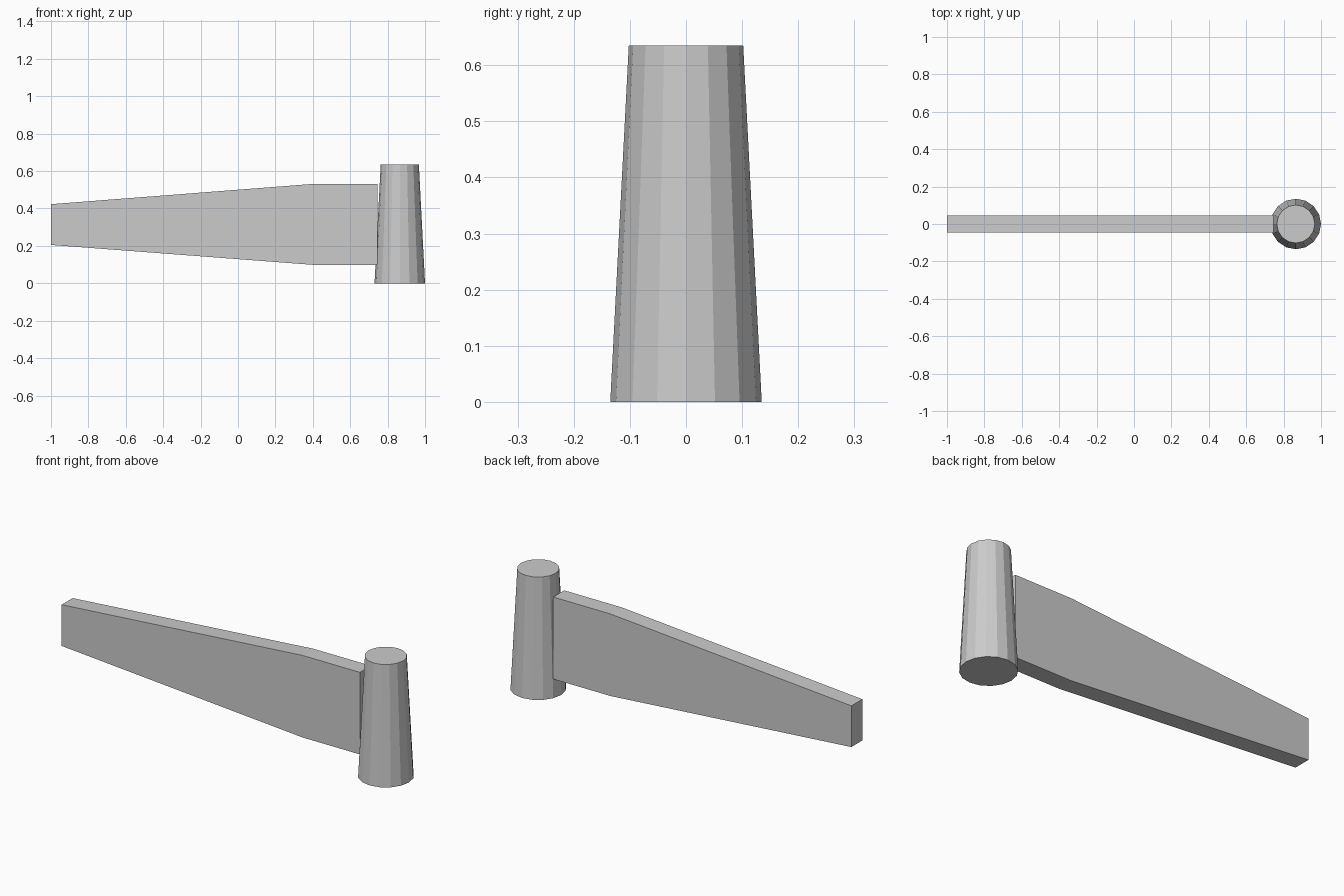
import bpy, bmesh

if "Cube" in bpy.data.objects:
    bpy.data.objects.remove(bpy.data.objects["Cube"])

grey = bpy.data.materials.new("light_grey")
grey.diffuse_color = (0.6, 0.6, 0.6, 1)
grey.use_nodes = True
grey.node_tree.nodes["Principled BSDF"].inputs["Base Color"].default_value = grey.diffuse_color


def finish(bm, name):
    bmesh.ops.recalc_face_normals(bm, faces=bm.faces)
    mesh = bpy.data.meshes.new(name)
    bm.to_mesh(mesh)
    bm.free()
    mesh.materials.append(grey)
    obj = bpy.data.objects.new(name, mesh)
    bpy.context.collection.objects.link(obj)
    return obj


# Tapered 16-sided post
HEIGHT = 0.635
bm = bmesh.new()
bmesh.ops.create_cone(bm, cap_ends=True, segments=16,
                      radius1=0.135, radius2=0.102, depth=HEIGHT)
post = finish(bm, "tapered_post")
post.location = (0.865, 0, HEIGHT / 2)

# Flat blade: side profile extruded through its thickness
HALF = 0.046
profile = [(-1, 0.205), (0.41, 0.098), (0.745, 0.098),
           (0.745, 0.532), (0.41, 0.532), (-1, 0.423)]
bm = bmesh.new()
face = bm.faces.new([bm.verts.new((x, -HALF, z)) for x, z in profile])
extruded = bmesh.ops.extrude_face_region(bm, geom=[face])["geom"]
bmesh.ops.translate(bm, vec=(0, 2 * HALF, 0),
                    verts=[v for v in extruded if isinstance(v, bmesh.types.BMVert)])
# Keep the near side closed if the extrusion removed it
if not any(f.calc_center_median().y < -HALF + 1e-4 for f in bm.faces):
    bmesh.ops.holes_fill(bm, edges=bm.edges, sides=6)
finish(bm, "blade")
